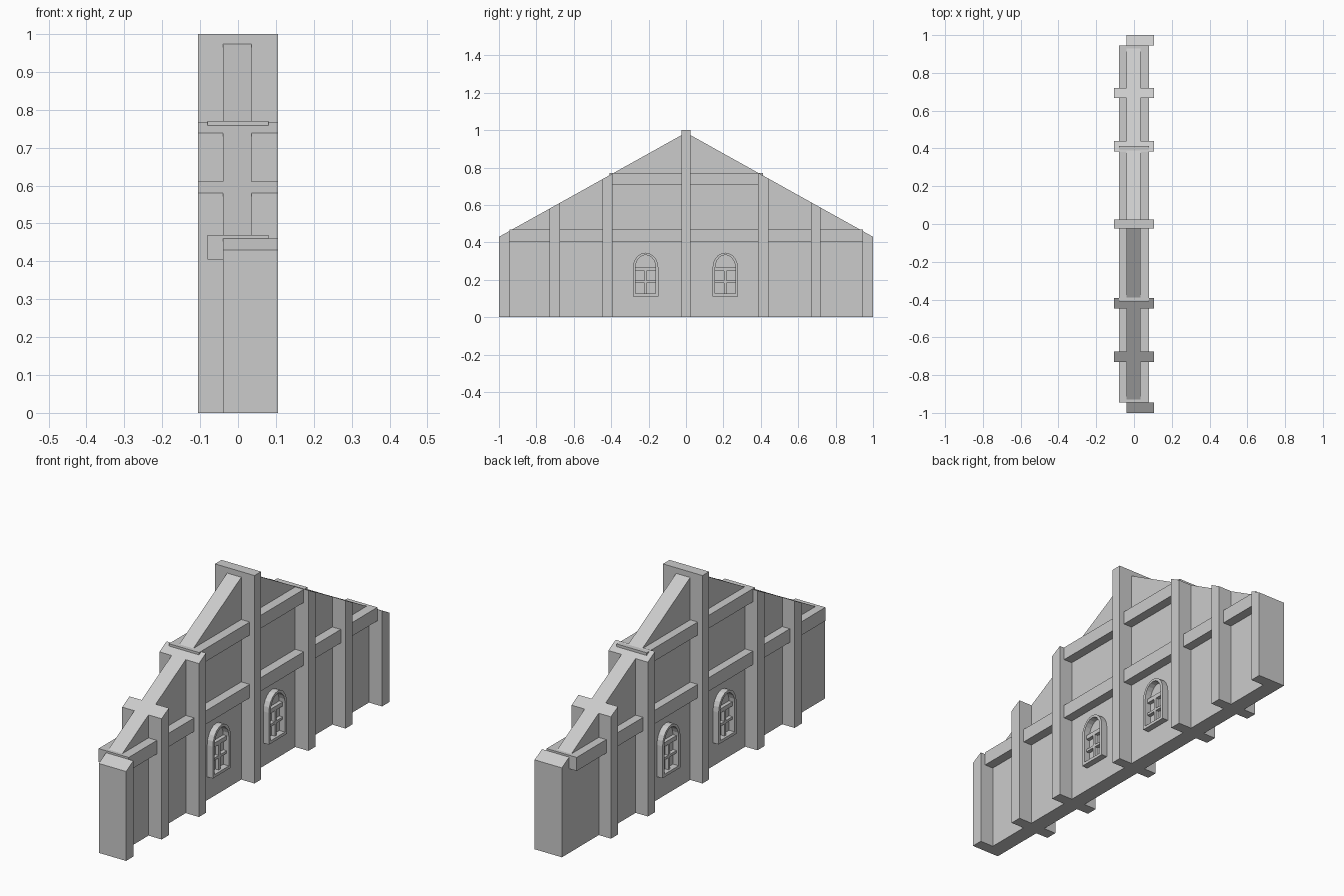
import bpy, bmesh, math

if "Cube" in bpy.data.objects:
    bpy.data.objects.remove(bpy.data.objects["Cube"])

EDGE_Z, SLOPE = 0.43, 0.557


def roof(y):
    return EDGE_Z + (1 - abs(y)) * SLOPE


def prism(name, x0, x1, outline, hole=None):
    """Extrude a (y, z) outline along x; an optional matching hole makes a ring."""
    bm = bmesh.new()
    n = len(outline)
    loops = [[bm.verts.new((x, y, z)) for y, z in pts]
             for pts in ([outline, hole] if hole else [outline]) for x in (x0, x1)]
    pairs = [(0, 1)] if not hole else [(0, 1), (1, 3), (3, 2), (2, 0)]
    for a, b in pairs:
        for i in range(n):
            j = (i + 1) % n
            bm.faces.new((loops[a][i], loops[a][j], loops[b][j], loops[b][i]))
    if not hole:
        bm.faces.new(loops[0])
        bm.faces.new(loops[1])
    bmesh.ops.recalc_face_normals(bm, faces=bm.faces)
    me = bpy.data.meshes.new(name)
    bm.to_mesh(me)
    bm.free()
    ob = bpy.data.objects.new(name, me)
    bpy.context.collection.objects.link(ob)
    return ob


def box(name, x0, x1, y0, y1, z0, z1):
    return prism(name, x0, x1, [(y0, z0), (y1, z0), (y1, z1), (y0, z1)])


def arch(yc, half, bottom, spring, top, steps=10):
    pts = [(yc - half, bottom), (yc + half, bottom)]
    for i in range(steps + 1):
        a = math.pi * i / steps
        pts.append((yc + half * math.cos(a), spring + (top - spring) * math.sin(a)))
    return pts


# Gable wall panel
prism("gable_wall", -0.04, 0.035,
      [(-1, 0), (1, 0), (1, EDGE_Z), (0, roof(0)), (-1, EDGE_Z)])

# Timber posts, cut to the roof slope
box("centre_post", -0.105, 0.105, -0.025, 0.025, 0, 1)
for y0, y1, x0, label in [(-0.447, -0.393, -0.105, "inner"), (0.385, 0.44, -0.105, "inner"),
                          (-0.73, -0.675, -0.105, "outer"), (0.667, 0.72, -0.105, "outer"),
                          (-1, -0.945, 0.035, "corner"), (0.945, 1, 0.035, "corner")]:
    prism(label + "_post", x0, 0.105, [(y0, 0), (y1, 0), (y1, roof(y1)), (y0, roof(y0))])

# Horizontal beams
box("lower_beam", -0.08, 0.08, -0.945, 0.945, 0.405, 0.47)
box("upper_beam", -0.08, 0.08, -0.41, 0.413, 0.707, 0.77)

# Arched windows on both faces
for yc in (-0.216, 0.21):
    for side, wall_x in ((-1, -0.04), (1, 0.035)):
        x_frame = wall_x + side * 0.03
        x_bar = wall_x + side * 0.018
        prism("window_frame", wall_x, x_frame, arch(yc, 0.068, 0.112, 0.265, 0.345),
              arch(yc, 0.054, 0.126, 0.265, 0.333))
        box("window_transom", wall_x, x_bar, yc - 0.054, yc + 0.054, 0.248, 0.268)
        box("window_mullion", wall_x, x_bar, yc - 0.006, yc + 0.006, 0.126, 0.248)
        box("window_crossbar", wall_x, x_bar, yc - 0.054, yc + 0.054, 0.184, 0.196)
